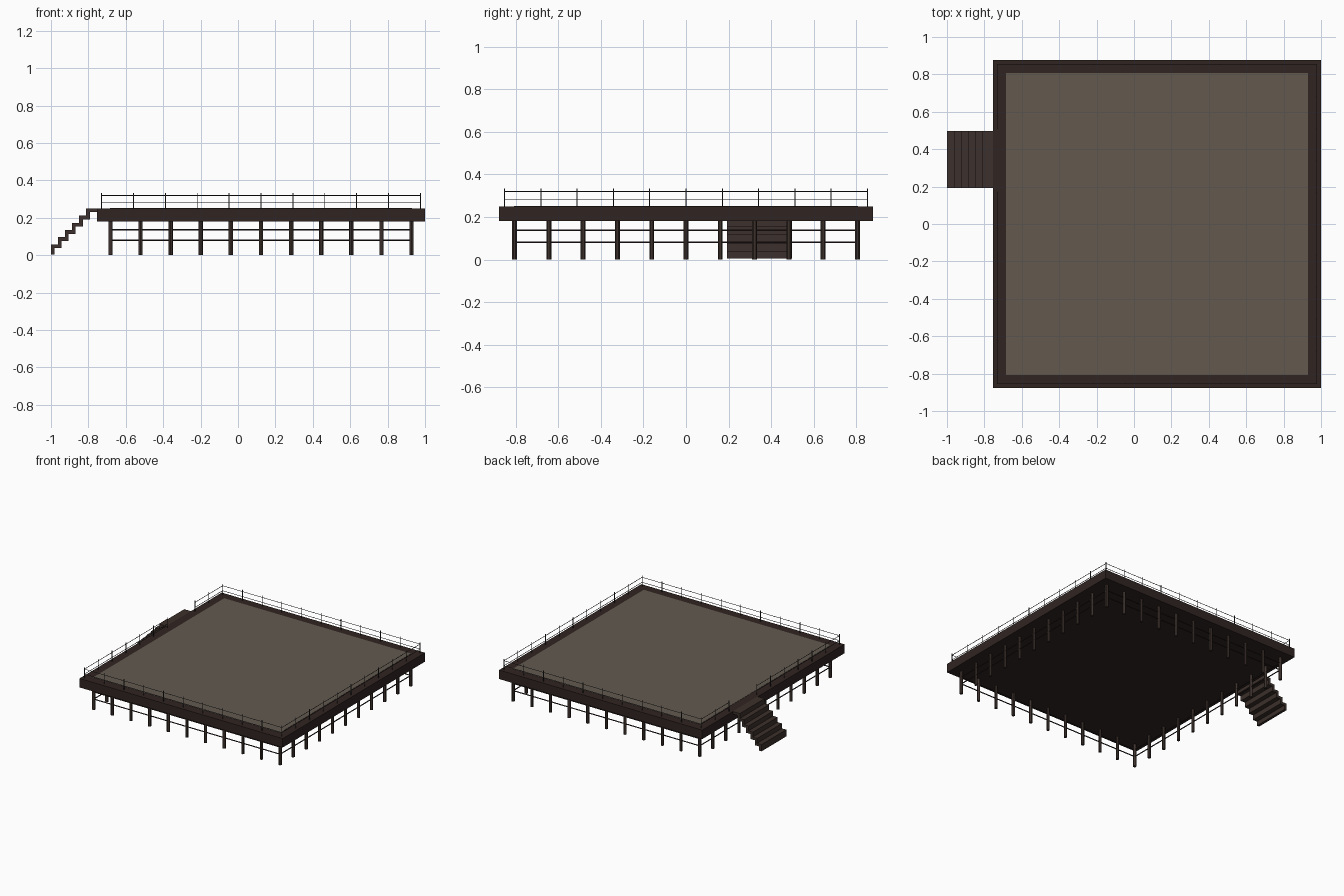
import bpy, bmesh
from mathutils import Vector

if "Cube" in bpy.data.objects:
    bpy.data.objects.remove(bpy.data.objects["Cube"])

CX = 0.123          # deck centre in x
N = 10              # bays per side


def material(name, rgb):
    m = bpy.data.materials.new(name)
    m.diffuse_color = (*rgb, 1)
    m.use_nodes = True
    m.node_tree.nodes["Principled BSDF"].inputs["Base Color"].default_value = m.diffuse_color
    return m


DARK = material("dark_wood", (0.030, 0.018, 0.016))
WOOD = material("brown_wood", (0.045, 0.030, 0.025))
FLOOR = material("floor", (0.125, 0.102, 0.078))
METAL = material("metal", (0.03, 0.03, 0.03))


def finish(name, bm, mat, smooth=False):
    bmesh.ops.recalc_face_normals(bm, faces=bm.faces)
    me = bpy.data.meshes.new(name)
    bm.to_mesh(me)
    bm.free()
    ob = bpy.data.objects.new(name, me)
    bpy.context.collection.objects.link(ob)
    me.materials.append(mat)
    if smooth:
        bpy.ops.object.select_all(action='DESELECT')
        ob.select_set(True)
        bpy.context.view_layer.objects.active = ob
        bpy.ops.object.shade_smooth_by_angle()
    return ob


def rod(bm, a, b, r, sides):
    a, b = Vector(a), Vector(b)
    d = b - a
    mat = d.to_track_quat('Z', 'Y').to_matrix().to_4x4()
    mat.translation = (a + b) / 2
    bmesh.ops.create_cone(bm, cap_ends=True, segments=sides, radius1=r,
                          radius2=r, depth=d.length, matrix=mat)


def box(bm, cx, half, z0, z1):
    v = bmesh.ops.create_cube(bm, size=1)["verts"]
    bmesh.ops.scale(bm, vec=(2 * half, 2 * half, z1 - z0), verts=v)
    bmesh.ops.translate(bm, vec=(cx, 0, (z0 + z1) / 2), verts=v)


def perimeter(half):
    """Points round the square, N per side, counter-clockwise from front left."""
    c = [(-1, -1), (1, -1), (1, 1), (-1, 1)]
    pts = []
    for i in range(4):
        a, b = Vector(c[i]), Vector(c[(i + 1) % 4])
        pts += [a.lerp(b, k / N) * half + Vector((CX, 0)) for k in range(N)]
    return pts


# Deck frame with a floor panel inlaid in the top
bm = bmesh.new()
box(bm, CX, 0.877, 0.18, 0.25)
finish("deck_frame", bm, DARK)
bm = bmesh.new()
box(bm, CX, 0.807, 0.24, 0.2515)
finish("deck_floor", bm, FLOOR)

# Supporting posts and the two tie rails between them
posts = perimeter(0.805)
bm = bmesh.new()
for p in posts:
    rod(bm, (p.x, p.y, 0), (p.x, p.y, 0.185), 0.0115, 12)
finish("support_posts", bm, WOOD, True)
bm = bmesh.new()
for z in (0.081, 0.137):
    for i in range(4):
        a, b = posts[i * N], posts[(i + 1) % 4 * N]
        rod(bm, (a.x, a.y, z), (b.x, b.y, z), 0.004, 8)
finish("tie_rails", bm, DARK, True)

# Thin guard railing, left open where the stairs arrive
guard = perimeter(0.852)
gap = 3 * N + 3     # middle post of the opening on the left side
bm = bmesh.new()
for i, p in enumerate(guard):
    if i != gap:
        rod(bm, (p.x, p.y, 0.245), (p.x, p.y, 0.333), 0.0025, 6)
    if i not in (gap - 1, gap):
        q = guard[(i + 1) % len(guard)]
        for z in (0.281, 0.32):
            rod(bm, (p.x, p.y, z), (q.x, q.y, z), 0.002, 6)
finish("guard_railing", bm, METAL, True)

# Folded-plate stairs: zigzag outline extruded across the width
STEPS, RUN, RISE, T = 6, 0.0375, 0.0384, 0.02
upper, lower = [(-1.0, 0.005)], [(-1.0 + T, 0.005)]
for k in range(STEPS):
    x, z = -1.0 + k * RUN, 0.058 + k * RISE
    x2 = x + RUN if k < STEPS - 1 else -0.75
    upper += [(x, z), (x2, z)]
    lower += [(x + T, z - T), (x2 + (T if k < STEPS - 1 else 0), z - T)]
bm = bmesh.new()
f = bm.faces.new([bm.verts.new((x, 0.192, z)) for x, z in upper + lower[::-1]])
ext = bmesh.ops.extrude_face_region(bm, geom=[f])
bmesh.ops.translate(bm, vec=(0, 0.305, 0),
                    verts=[v for v in ext["geom"] if isinstance(v, bmesh.types.BMVert)])
finish("stairs", bm, WOOD)
